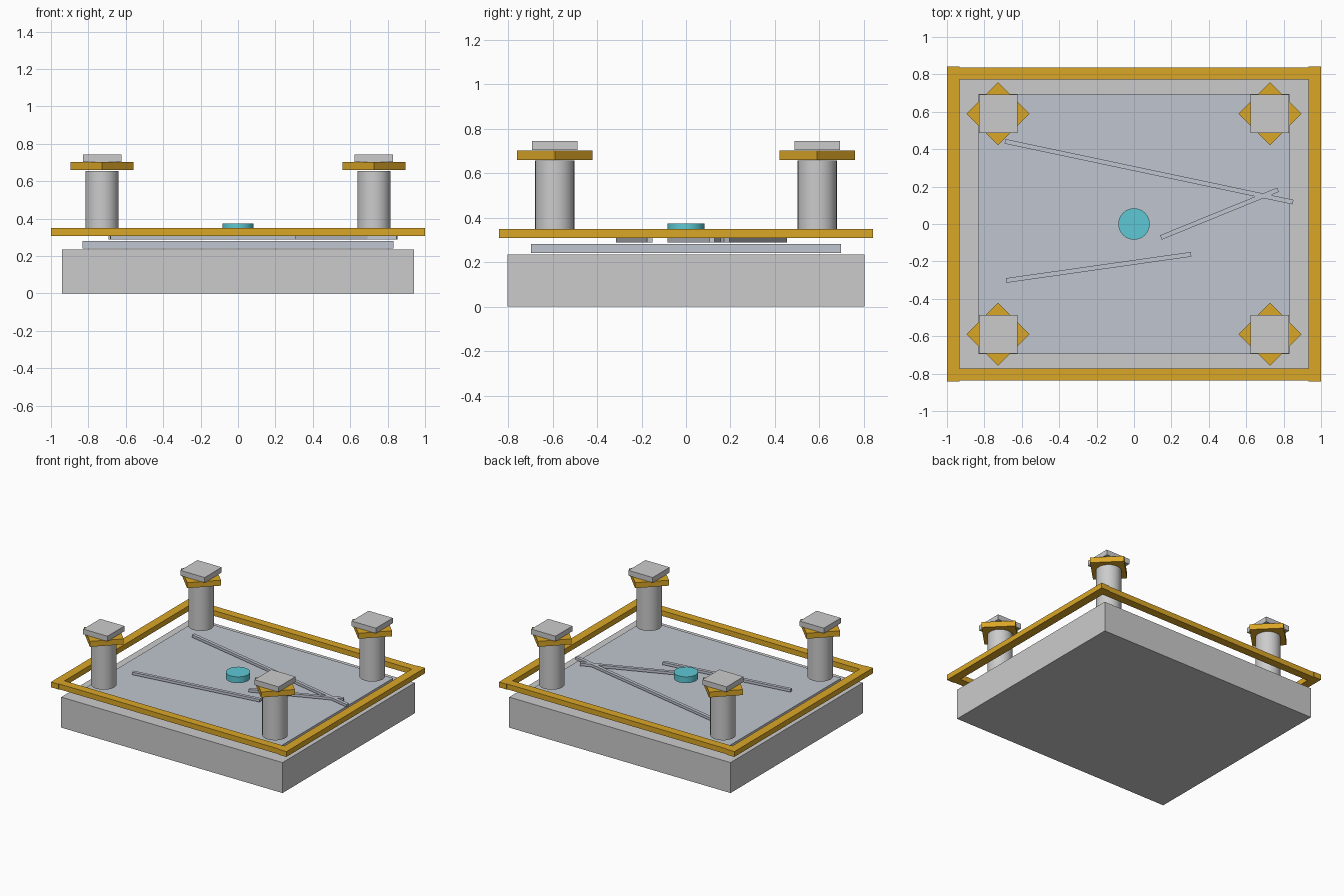
import bpy
from math import atan2, hypot, pi, radians

if "Cube" in bpy.data.objects:
    bpy.data.objects.remove(bpy.data.objects["Cube"])


def material(name, rgb):
    m = bpy.data.materials.new(name)
    m.diffuse_color = (*rgb, 1)
    m.use_nodes = True
    m.node_tree.nodes["Principled BSDF"].inputs["Base Color"].default_value = m.diffuse_color
    return m


gold = material("gold", (0.70, 0.38, 0.02))
cyan = material("cyan", (0.11, 0.58, 0.66))
slate = material("slate", (0.53, 0.56, 0.62))


def finish(name, mat):
    o = bpy.context.object
    o.name = name
    if mat:
        o.data.materials.append(mat)
    return o


def box(name, x, y, z0, z1, sx, sy, mat=None, turn=0):
    """Box centred on x, y with full widths sx, sy, between z0 and z1."""
    bpy.ops.mesh.primitive_cube_add(size=1, location=(x, y, (z0 + z1) / 2))
    o = finish(name, mat)
    o.scale = (sx, sy, z1 - z0)
    o.rotation_euler.z = turn
    bpy.ops.object.transform_apply(location=False)
    return o


def drum(name, x, y, z0, z1, r, mat=None):
    bpy.ops.mesh.primitive_cylinder_add(vertices=24, radius=r, depth=z1 - z0,
                                        location=(x, y, (z0 + z1) / 2))
    o = finish(name, mat)
    bpy.ops.object.shade_smooth_by_angle(angle=radians(30))
    return o


# Plinth and the inset floor slab
box("base", 0, 0, 0, 0.234, 1.88, 1.605)
box("floor_slab", 0, 0, 0.24, 0.281, 1.662, 1.392, slate)

# Golden border rails
for s, side in ((-1, "front"), (1, "back")):
    box(f"{side}_rail", 0, s * 0.804, 0.308, 0.349, 1.87, 0.063, gold)
for s, side in ((-1, "left"), (1, "right")):
    box(f"{side}_rail", s * 0.967, 0, 0.308, 0.349, 0.066, 1.682, gold)

# Thin strips lying across the floor
strips = [((-0.69, 0.442), (0.85, 0.117)),
          ((0.144, -0.072), (0.77, 0.183)),
          ((-0.683, -0.302), (0.305, -0.162))]
for i, ((ax, ay), (bx, by)) in enumerate(strips):
    box(f"floor_strip_{i + 1}", (ax + bx) / 2, (ay + by) / 2, 0.289, 0.309,
        hypot(bx - ax, by - ay), 0.025, slate, atan2(by - ay, bx - ax))

# Central disc
drum("centre_disc", 0, 0, 0.325, 0.373, 0.084, cyan)

# Corner columns with a turned golden collar and a square cap
for sx, h in ((-1, "left"), (1, "right")):
    for sy, v in ((-1, "front"), (1, "back")):
        x, y = sx * 0.727, sy * 0.59
        drum(f"{v}_{h}_column", x, y, 0.308, 0.656, 0.089)
        box(f"{v}_{h}_collar", x, y, 0.66, 0.702, 0.239, 0.239, gold, pi / 4)
        box(f"{v}_{h}_cap", x, y, 0.704, 0.744, 0.206, 0.206)
